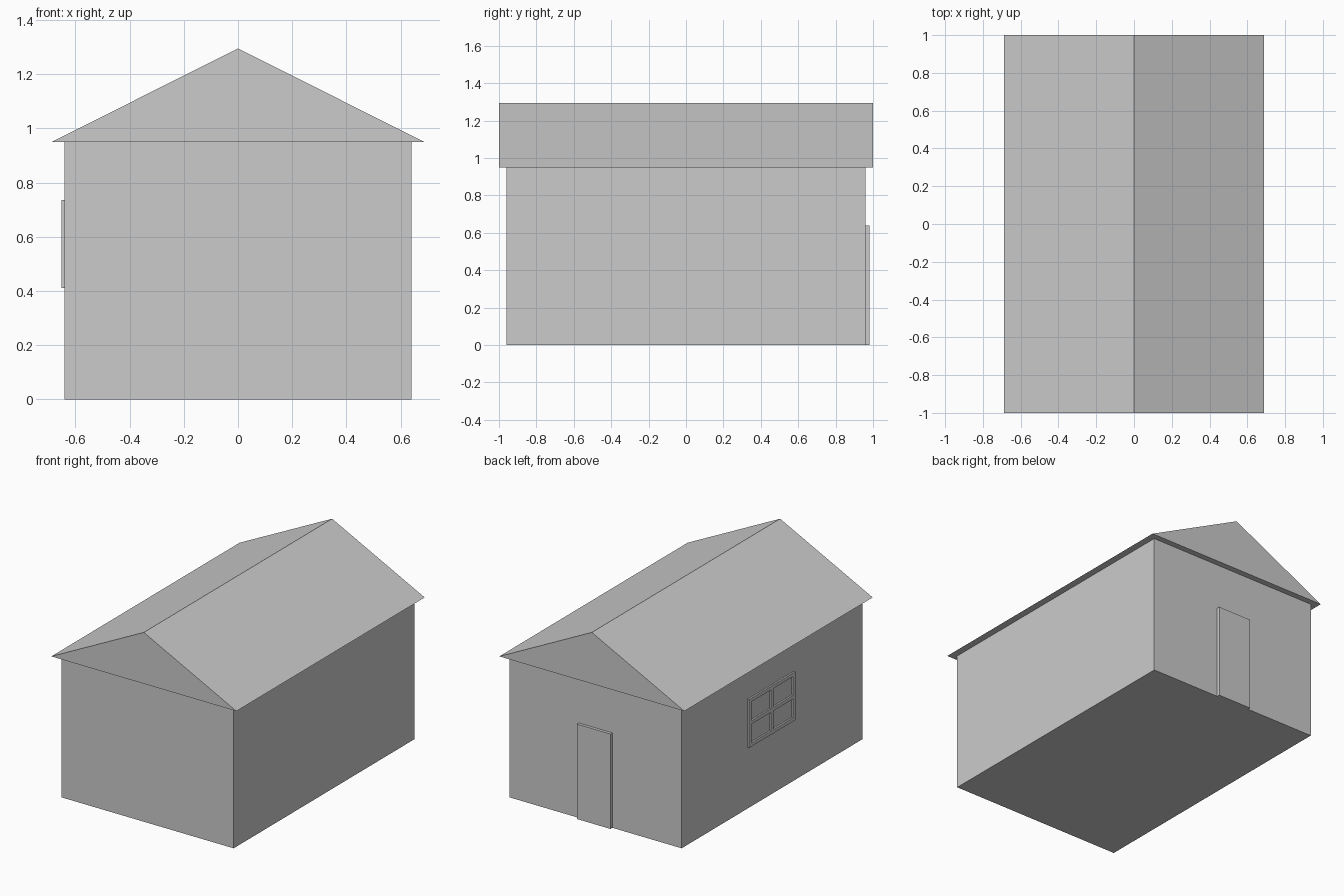
import bpy
import bmesh

cube = bpy.data.objects.get("Cube")
if cube:
    bpy.data.objects.remove(cube, do_unlink=True)

GREY = (0.6, 0.6, 0.6, 1.0)
grey = bpy.data.materials.new("plain_grey")
grey.use_nodes = True
grey.diffuse_color = GREY
grey.node_tree.nodes["Principled BSDF"].inputs["Base Color"].default_value = GREY


def finish(name, bm):
    bmesh.ops.recalc_face_normals(bm, faces=bm.faces)
    mesh = bpy.data.meshes.new(name)
    bm.to_mesh(mesh)
    bm.free()
    mesh.materials.append(grey)
    obj = bpy.data.objects.new(name, mesh)
    bpy.context.scene.collection.objects.link(obj)
    return obj


def box(name, low, high):
    bm = bmesh.new()
    bmesh.ops.create_cube(bm, size=1)
    for v in bm.verts:
        v.co = [(a + b) / 2 + c * (b - a) for a, b, c in zip(low, high, v.co)]
    return finish(name, bm)


WALL_X, WALL_Y, EAVES, RIDGE = 0.64, 0.96, 0.95, 1.295

# Walls
box("walls", (-WALL_X, -WALL_Y, 0), (WALL_X, WALL_Y, EAVES))

# Gabled roof: triangular profile extruded along the ridge
bm = bmesh.new()
profile = [(-0.688, EAVES), (0.688, EAVES), (0, RIDGE)]
gable = bm.faces.new([bm.verts.new((x, -1, z)) for x, z in profile])
extruded = bmesh.ops.extrude_face_region(bm, geom=[gable])["geom"]
ends = [g for g in extruded if isinstance(g, bmesh.types.BMVert)]
bmesh.ops.translate(bm, verts=ends, vec=(0, 2, 0))
finish("roof", bm)

# Door on the back wall
box("door", (-0.125, WALL_Y, 0), (0.125, WALL_Y + 0.02, 0.638))

# Window on the right wall: grid of raised bars over four panes
Y0, Y1, Z0, Z1, BAR = -0.232, 0.26, 0.41, 0.735, 0.024
OUT = -WALL_X - 0.011
for label, t in (("back", 1), ("middle", 0.5), ("front", 0)):
    y = Y0 + t * (Y1 - Y0 - BAR)
    box("window_upright_" + label, (OUT, y, Z0), (-WALL_X, y + BAR, Z1))
ym = (Y0 + Y1 - BAR) / 2
for label, t in (("top", 1), ("middle", 0.5), ("bottom", 0)):
    z = Z0 + t * (Z1 - Z0 - BAR)
    for side, a, b in (("front", Y0 + BAR, ym), ("back", ym + BAR, Y1 - BAR)):
        box(f"window_rail_{label}_{side}", (OUT, a, z), (-WALL_X, b, z + BAR))
